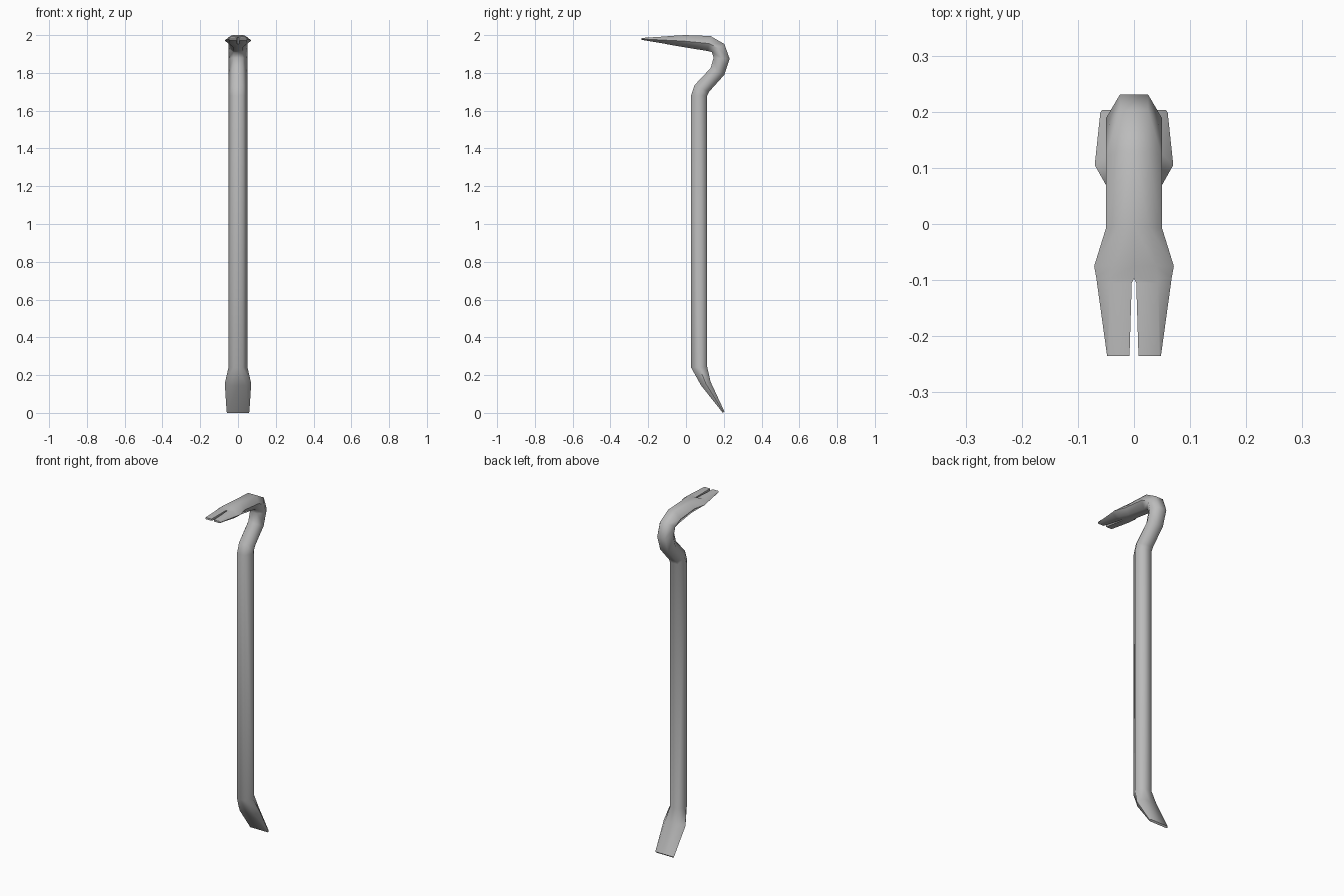
import bpy
import bmesh
from math import radians

cube = bpy.data.objects.get("Cube")
if cube:
    bpy.data.objects.remove(cube)

steel = bpy.data.materials.new("grey steel")
steel.use_nodes = True
colour = (0.5, 0.5, 0.5, 1)
steel.diffuse_color = colour
bsdf = steel.node_tree.nodes["Principled BSDF"]
bsdf.inputs["Base Color"].default_value = colour
bsdf.inputs["Roughness"].default_value = 0.5

# Sections along the bar: inner (y, z), outer (y, z), half width, flat half width
BAR = [
    ((0.195, 0.0), (0.203, 0.008), 0.06, 0.057),      # chisel tip
    ((0.08, 0.145), (0.13, 0.165), 0.07, 0.045),      # chisel shoulder
    ((0.027, 0.24), (0.112, 0.245), 0.05, 0.025),     # straight shaft
    ((0.027, 1.68), (0.112, 1.68), 0.05, 0.025),
    ((0.045, 1.735), (0.122, 1.70), 0.05, 0.025),     # gooseneck
    ((0.13, 1.825), (0.203, 1.79), 0.05, 0.025),
    ((0.146, 1.88), (0.231, 1.875), 0.05, 0.025),
    ((0.137, 1.91), (0.203, 1.953), 0.05, 0.025),
    ((0.113, 1.916), (0.13, 1.995), 0.05, 0.025),
    ((-0.01, 1.936), (-0.005, 2.0), 0.05, 0.027),     # claw
    ((-0.075, 1.947), (-0.075, 1.996), 0.071, 0.04),
    ((-0.097, 1.951), (-0.097, 1.994), 0.067, 0.042),
]
# Prong sections also carry the half width of the nail slot
PRONG = [
    ((-0.105, 1.953), (-0.105, 1.993), 0.066, 0.043, 0.004),
    ((-0.235, 1.975), (-0.235, 1.985), 0.048, 0.045, 0.008),
]


def half_ring(bm, inner, outer, width, flat, slot=0.0):
    mid = [(a + b) / 2 for a, b in zip(inner, outer)]
    points = [(slot, outer), (flat, outer), (width, mid), (flat, inner), (slot, inner)]
    return [bm.verts.new((x, y, z)) for x, (y, z) in points]


def bridge(bm, a, b):
    for i in range(4):
        bm.faces.new((a[i], a[i + 1], b[i + 1], b[i]))


# Half of the bar, lofted along its hexagonal sections
bm = bmesh.new()
rings = [half_ring(bm, *s) for s in BAR + PRONG]
for a, b in zip(rings, rings[1:]):
    bridge(bm, a, b)

# Shallow dip leading into the slot
rings[len(BAR) - 1][0].co.z -= 0.008
rings[len(BAR)][0].co.z -= 0.005

# Inner slot walls and the two end caps
for a, b in zip(rings[len(BAR) - 1:], rings[len(BAR):]):
    bm.faces.new((a[4], a[0], b[0], b[4]))
bm.faces.new(rings[0])
bm.faces.new(rings[-1])
bmesh.ops.recalc_face_normals(bm, faces=bm.faces)

# Make sure the open half faces outwards on its side
side = max(bm.faces, key=lambda f: f.calc_area())
if side.normal.x < 0:
    bmesh.ops.reverse_faces(bm, faces=bm.faces)

mesh = bpy.data.meshes.new("pry_bar")
bm.to_mesh(mesh)
bm.free()
mesh.materials.append(steel)
bar = bpy.data.objects.new("pry_bar", mesh)
bpy.context.collection.objects.link(bar)

# Mirror the half and smooth the long edges
bpy.ops.object.select_all(action='DESELECT')
bpy.context.view_layer.objects.active = bar
bar.select_set(True)
mirror = bar.modifiers.new("mirror", 'MIRROR')
mirror.use_clip = True
mirror.merge_threshold = 0.0005
bpy.ops.object.modifier_apply(modifier=mirror.name)
bpy.ops.object.shade_smooth_by_angle(angle=radians(66))
